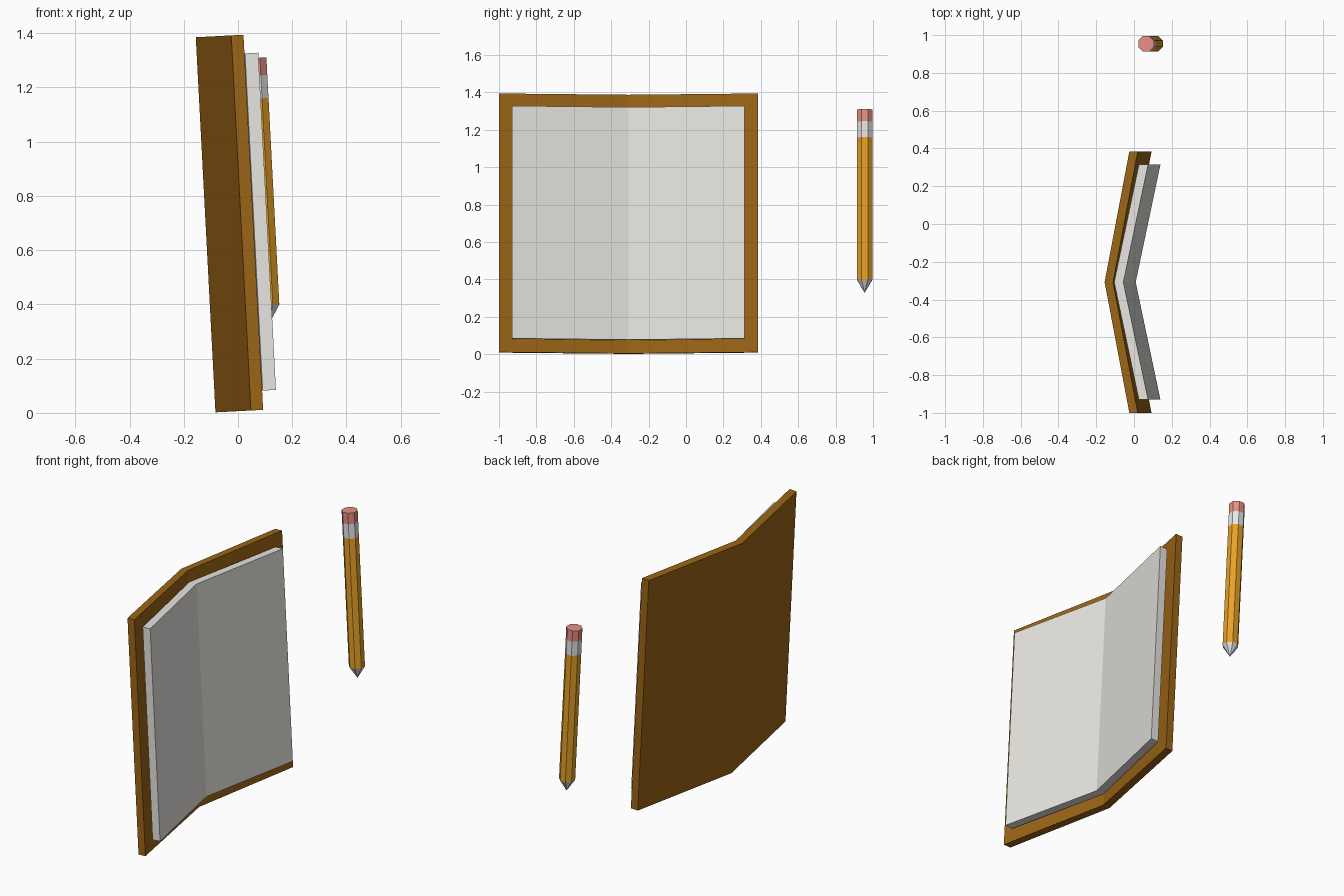
import bpy, bmesh, math
from mathutils import Matrix, Vector

if "Cube" in bpy.data.objects:
    bpy.data.objects.remove(bpy.data.objects["Cube"])

TILT = Matrix.Rotation(math.radians(-3), 4, 'Y')


def material(name, rgb):
    m = bpy.data.materials.new(name)
    m.diffuse_color = (*rgb, 1)
    m.use_nodes = True
    m.node_tree.nodes["Principled BSDF"].inputs["Base Color"].default_value = m.diffuse_color
    return m


BROWN = material("brown cover", (0.33, 0.13, 0.008))
PAPER = material("paper white", (0.80, 0.79, 0.75))
YELLOW = material("pencil yellow", (0.80, 0.36, 0.02))
METAL = material("ferrule grey", (0.80, 0.80, 0.80))
PINK = material("eraser pink", (0.80, 0.28, 0.23))


def make_object(name, bm, mats, place):
    bmesh.ops.recalc_face_normals(bm, faces=bm.faces)
    mesh = bpy.data.meshes.new(name)
    bm.to_mesh(mesh)
    bm.free()
    for m in mats:
        mesh.materials.append(m)
    ob = bpy.data.objects.new(name, mesh)
    ob.matrix_world = Matrix.Translation(place) @ TILT
    bpy.context.collection.objects.link(ob)
    return ob


def open_slab(name, mat, x, half, thick, z0, z1):
    """V-shaped slab folded along a vertical spine."""
    bend = 0.131
    outline = [(x, 0), (x + bend, half), (x + bend + thick, half),
               (x + thick, 0), (x + bend + thick, -half), (x + bend, -half)]
    bm = bmesh.new()
    low = [bm.verts.new((a, b, z0)) for a, b in outline]
    top = [bm.verts.new((a, b, z1)) for a, b in outline]
    for i in range(6):
        j = (i + 1) % 6
        bm.faces.new((low[i], low[j], top[j], top[i]))
    for ring in (low, top):  # caps, one quad per wing
        bm.faces.new([ring[k] for k in (0, 1, 2, 3)])
        bm.faces.new([ring[k] for k in (0, 3, 4, 5)])
    make_object(name, bm, [mat], Vector((-0.083, -0.308, 0)))


# Open book: cover and page block
open_slab("book_cover", BROWN, 0.0, 0.692, 0.045, 0.002, 1.387)
open_slab("page_block", PAPER, 0.047, 0.622, 0.049, 0.073, 1.318)

# Pencil: faceted rings from the tip up, coloured by section
SIDES, RADIUS = 8, 0.0445
bm = bmesh.new()
tip = bm.verts.new((0, 0, 0))
rings = []
for z in (0.07, 0.832, 0.917, 0.982):
    rings.append([bm.verts.new((RADIUS * math.cos(a), RADIUS * math.sin(a), z))
                  for a in [math.tau * (i + 0.5) / SIDES for i in range(SIDES)]])
for i in range(SIDES):
    j = (i + 1) % SIDES
    bm.faces.new((tip, rings[0][j], rings[0][i])).material_index = 1
    for k in range(3):
        f = bm.faces.new((rings[k][i], rings[k][j], rings[k + 1][j], rings[k + 1][i]))
        f.material_index = k
bm.faces.new(rings[3]).material_index = 2
make_object("pencil", bm, [YELLOW, METAL, PINK], Vector((0.115, 0.955, 0.328)))
